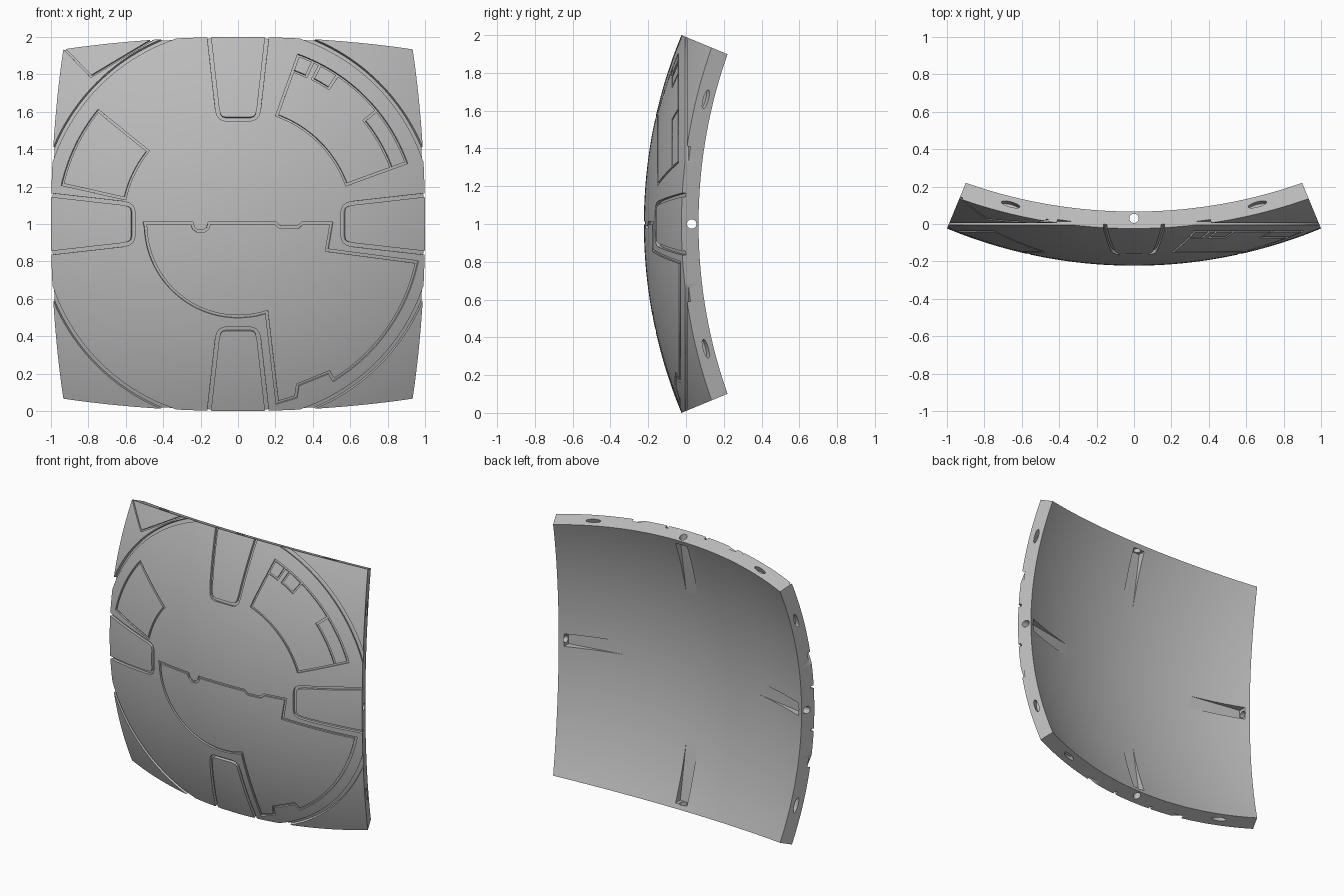
import bpy, bmesh
from math import pi, tan, cos, sin, radians, sqrt, ceil
from mathutils import Matrix, Vector

OUTER, INNER = 2.613, 2.515      # shell radii
CENTRE = Vector((0, 2.39, 0))    # centre of the sphere
T = tan(radians(22.5))           # slope of the rim planes
QUARTERS = [Matrix.Rotation(k * pi / 2, 4, 'Y') for k in range(4)]

if "Cube" in bpy.data.objects:
    bpy.data.objects.remove(bpy.data.objects["Cube"])

grey = bpy.data.materials.new("panel grey")
grey.use_nodes = True
grey.diffuse_color = (0.5, 0.5, 0.5, 1)
grey.node_tree.nodes["Principled BSDF"].inputs["Base Color"].default_value = grey.diffuse_color


def to_object(name, bm):
    bmesh.ops.recalc_face_normals(bm, faces=bm.faces)
    mesh = bpy.data.meshes.new(name)
    bm.to_mesh(mesh)
    bm.free()
    mesh.materials.append(grey)
    obj = bpy.data.objects.new(name, mesh)
    bpy.context.collection.objects.link(obj)
    return obj


def on_sphere(p, radius):
    v = Vector((p.x, -sqrt(OUTER ** 2 - p.x ** 2 - p.y ** 2), p.y))
    return CENTRE + v * (radius / OUTER)


def arc(r, a0, a1, cx=0, cy=0):
    n = max(2, ceil(abs(radians(a1 - a0)) * r / 0.03))
    angles = [radians(a0 + (a1 - a0) * i / n) for i in range(n + 1)]
    return [(cx + r * cos(a), cy + r * sin(a)) for a in angles]


def sector(r0, r1, a0, a1):
    return arc(r0, a0, a1) + arc(r1, a1, a0)


def groove(bm, path, width, depth, closed=True, turn=0):
    """Add a thin band that follows a flat path wrapped on the sphere."""
    rot = Matrix.Rotation(turn, 2)
    path = [rot @ Vector(p) for p in path]
    pts = []
    for a, b in zip(path, path[1:] + path[:1]):
        n = max(1, ceil((b - a).length / 0.04))
        pts += [a.lerp(b, i / n) for i in range(n)]
    if not closed:   # drop the part that leads back to the start
        back = max(1, ceil((path[0] - path[-1]).length / 0.04))
        pts = pts[:len(pts) - back + 1]
    rings = []
    for i, p in enumerate(pts):
        before, after = pts[i - 1], pts[(i + 1) % len(pts)]
        d0, d1 = (p - before).normalized(), (after - p).normalized()
        if not closed and i == 0:
            d0 = d1
        if not closed and i == len(pts) - 1:
            d1 = d0
        n0, n1 = Vector((-d0.y, d0.x)), Vector((-d1.y, d1.x))
        side = (n0 + n1) / (1 + n0.dot(n1)) * width / 2
        low, high = OUTER - depth, OUTER + 0.03
        rings.append([bm.verts.new(on_sphere(q, r)) for q, r in
                      ((p - side, low), (p + side, low), (p + side, high), (p - side, high))])
    pairs = list(zip(rings, rings[1:]))
    if closed:
        pairs.append((rings[-1], rings[0]))
    else:
        bm.faces.new(rings[0])
        bm.faces.new(rings[-1])
    for r, s in pairs:
        for k in range(4):
            m = (k + 1) % 4
            bm.faces.new((r[k], r[m], s[m], s[k]))


# Curved square shell
bm = bmesh.new()
bmesh.ops.create_grid(bm, x_segments=48, y_segments=48, size=1)
for v in bm.verts:
    d = Vector((tan(v.co.x * pi / 8), -1, tan(v.co.y * pi / 8))).normalized()
    v.co = CENTRE + d * OUTER
ext = bmesh.ops.extrude_face_region(bm, geom=bm.faces[:], use_keep_orig=True)
for v in ext["geom"]:
    if isinstance(v, bmesh.types.BMVert):
        v.co = CENTRE + (v.co - CENTRE) * (INNER / OUTER)
shell = to_object("curved_wall_panel", bm)

# Main grooves on the front
bm = bmesh.new()
groove(bm, arc(1.0575, 0, 357.5), 0.025, 0.02)
half = [(0.157, 1.02), (0.112, 0.62), (0.104, 0.585), (0.09, 0.568), (0.07, 0.562)]
tab = half + [(-x, y) for x, y in reversed(half)]
for k in range(4):
    groove(bm, tab, 0.02, 0.02, False, k * pi / 2)
groove(bm, sector(0.62, 0.962, 141, 167.3), 0.012, 0.012)
groove(bm, sector(0.617, 0.958, 20, 70.3), 0.012, 0.012)
large = ([(-0.5, 0.005)] + arc(0.047, 180, 360, -0.2, 0.005)
         + [(0.2, 0.005), (0.225, -0.018), (0.32, -0.018), (0.345, 0.005), (0.5, 0.005),
            (0.475, -0.14)]
         + arc(0.978, -12, -58.5)
         + [(0.487, -0.793), (0.32, -0.86), (0.31, -0.925), (0.21, -0.955)]
         + arc(0.495, -72, -178))
groove(bm, large, 0.014, 0.012)
groove(bm, [(-0.96, 0.97), (-0.786, 0.79), (-0.46, 0.985)], 0.01, 0.012, False)
main_grooves = to_object("main_groove_cutter", bm)

# Small cells inside the upper panel
bm = bmesh.new()
groove(bm, [*arc(0.958, 65.2, 65.3)[:1], *arc(0.87, 65.2, 70.3)], 0.012, 0.012, False)
groove(bm, arc(0.955, 62.7, 62.8)[:1] + arc(0.873, 62.7, 56.2)
       + arc(0.955, 56.2, 56.3)[:1], 0.012, 0.012, False)
groove(bm, arc(0.955, 39.3, 39.4)[:1] + arc(0.873, 39.3, 20.1), 0.012, 0.012, False)
cell_grooves = to_object("cell_groove_cutter", bm)

# Ramped pockets in the back and long slots in the rims
bm = bmesh.new()
for rot in QUARTERS:
    profile = [(-0.068, 0.53), (0.0, 0.93), (0.2, 0.93), (0.2, 0.53)]
    ends = [[bm.verts.new(rot @ Vector((x, y, z))) for y, z in profile] for x in (-0.045, 0.045)]
    for e in ends:
        bm.faces.new(e)
    for k in range(4):
        m = (k + 1) % 4
        bm.faces.new((ends[0][k], ends[0][m], ends[1][m], ends[1][k]))
    for s in (-1, 1):
        normal = Vector((0, T, 1)).normalized()
        along = Vector((1, 0.28 * s, -0.28 * s * T)).normalized()
        axes = Matrix((along, normal.cross(along), normal)).transposed().to_4x4()
        place = Matrix.Translation((0.66 * s, 0.105, T * (CENTRE.y - 0.105)))
        bmesh.ops.create_cone(bm, cap_ends=True, segments=20, radius1=1, radius2=1, depth=0.08,
                              matrix=rot @ place @ axes @ Matrix.Diagonal((0.052, 0.015, 1, 1)))
back_cuts = to_object("pocket_cutter", bm)

# Round holes through the rims into the pockets
bm = bmesh.new()
for rot in QUARTERS:
    bmesh.ops.create_cone(bm, cap_ends=True, segments=24, radius1=0.025, radius2=0.025,
                          depth=0.2, matrix=rot @ Matrix.Translation((0, 0.03, 1)))
holes = to_object("hole_cutter", bm)

# Cut everything out of the shell
bpy.context.view_layer.objects.active = shell
for cutter in (main_grooves, cell_grooves, back_cuts, holes):
    cutter.hide_render = True
    mod = shell.modifiers.new(cutter.name, 'BOOLEAN')
    mod.operation = 'DIFFERENCE'
    mod.solver = 'EXACT'
    mod.object = cutter
    bpy.ops.object.modifier_apply(modifier=mod.name)
    bpy.data.objects.remove(cutter)

# Stand on the ground and smooth the curved faces
shell.location.z = 1
bpy.ops.object.select_all(action='DESELECT')
shell.select_set(True)
bpy.ops.object.shade_smooth_by_angle(angle=radians(25))
